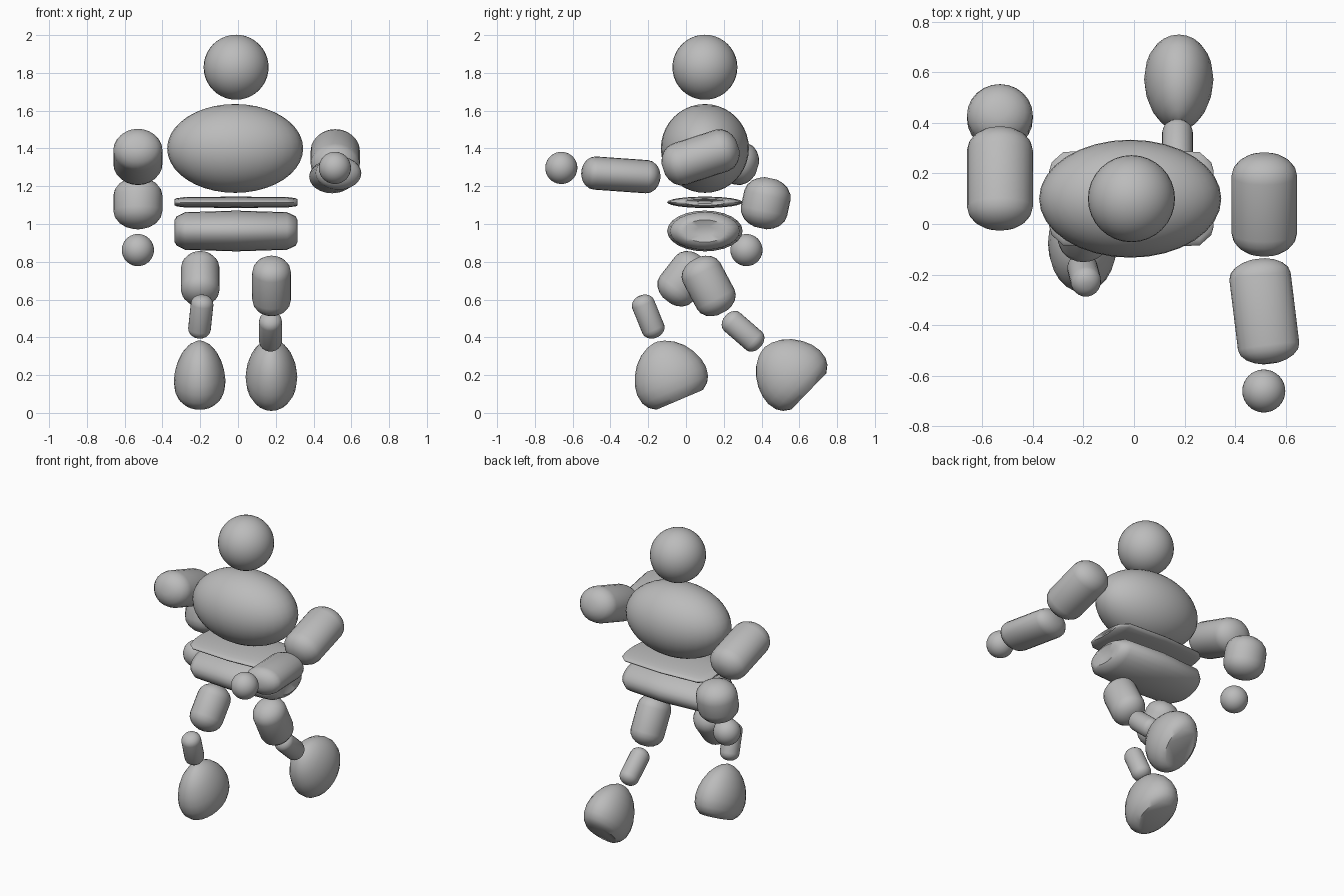
import bpy, bmesh, math
from mathutils import Matrix, Euler

old = bpy.data.objects.get("Cube")
if old:
    bpy.data.objects.remove(old, do_unlink=True)

grey = bpy.data.materials.new("plain grey")
COLOUR = (0.5, 0.5, 0.5, 1.0)
grey.diffuse_color = COLOUR
grey.use_nodes = True
grey.node_tree.nodes["Principled BSDF"].inputs["Base Color"].default_value = COLOUR


def finish(name, bm, location, tilt=(0, 0, 0)):
    """Turn a bmesh into a smooth shaded grey object."""
    bmesh.ops.recalc_face_normals(bm, faces=bm.faces)
    mesh = bpy.data.meshes.new(name)
    bm.to_mesh(mesh)
    bm.free()
    mesh.materials.append(grey)
    obj = bpy.data.objects.new(name, mesh)
    bpy.context.collection.objects.link(obj)
    obj.location = location
    obj.rotation_euler = Euler([math.radians(a) for a in tilt])
    bpy.ops.object.select_all(action='DESELECT')
    obj.select_set(True)
    bpy.context.view_layer.objects.active = obj
    bpy.ops.object.shade_smooth_by_angle(angle=math.radians(45))
    return obj


def ball(name, location, radii):
    bm = bmesh.new()
    bmesh.ops.create_uvsphere(bm, u_segments=32, v_segments=20, radius=1,
                              matrix=Matrix.Diagonal((*radii, 1)))
    return finish(name, bm, location)


def turned(name, profile, rx, ry, location, tilt, sides=24):
    """Loft elliptical rings along local z; profile holds (height, radius share)."""
    bm = bmesh.new()
    rings = []
    for z, share in profile:
        rings.append([bm.verts.new((rx * share * math.cos(math.tau * i / sides),
                                    ry * share * math.sin(math.tau * i / sides), z))
                      for i in range(sides)])
    for low, high in zip(rings, rings[1:]):
        for i in range(sides):
            j = (i + 1) % sides
            bm.faces.new((low[i], low[j], high[j], high[i]))
    bm.faces.new(rings[0][::-1])
    bm.faces.new(rings[-1])
    return finish(name, bm, location, tilt)


def limb(name, location, length, rx, ry, tilt):
    """Rounded capsule segment."""
    h = length / 2
    cap = min(0.8 * min(rx, ry), 0.7 * h)
    steps = [math.radians(a) for a in (15, 32, 50, 70, 90)]
    top = [(h - cap * (1 - math.cos(a)), math.sin(a)) for a in reversed(steps)]
    profile = [(-z, r) for z, r in reversed(top)] + top
    return turned(name, profile, rx, ry, location, tilt)


def foot(name, location, tilt):
    """Dome with a flat sole."""
    dome = [(0, .68), (.08, .86), (.18, .96), (.33, 1), (.48, .96), (.63, .86),
            (.78, .69), (.89, .49), (.97, .25), (1, .05)]
    return turned(name, [(z * 0.33, r) for z, r in dome], 0.137, 0.197,
                  location, (tilt, 0, 0))


# Head, chest and hands
ball("head", (-0.01, 0.10, 1.83), (0.172,) * 3)
ball("chest", (-0.015, 0.10, 1.40), (0.36, 0.233, 0.235))
ball("right_hand", (-0.53, 0.32, 0.862), (0.085,) * 3)
ball("left_hand", (0.513, -0.66, 1.297), (0.085,) * 3)

# Waist disc and pelvis lie along x, with slightly dimpled ends
half = [(0.27, 0.92), (0.315, 0.72), (0.325, 0.55), (0.31, 0.24)]
barrel = [(-z, r) for z, r in reversed(half)] + [(0, 1)] + half
turned("waist", barrel, 0.03, 0.2, (-0.01, 0.10, 1.115), (0, 90, 0))
turned("pelvis", barrel, 0.108, 0.2, (-0.01, 0.10, 0.963), (0, 90, 0))

# Arms
limb("right_upper_arm", (-0.53, 0.18, 1.355), 0.42, 0.13, 0.115, (72, 0, 0))
limb("left_upper_arm", (0.515, 0.077, 1.353), 0.42, 0.13, 0.115, (-72, 0, 0))
limb("right_forearm", (-0.53, 0.422, 1.11), 0.275, 0.13, 0.125, (-12, 0, 0))
limb("left_forearm", (0.515, -0.345, 1.26), 0.42, 0.122, 0.088, (86, 0, 7))

# Legs
limb("right_thigh", (-0.2, -0.01, 0.71), 0.30, 0.103, 0.11, (-38, 0, 0))
limb("left_thigh", (0.178, 0.12, 0.672), 0.325, 0.103, 0.112, (28, 0, 0))
limb("right_shin", (-0.197, -0.2, 0.51), 0.24, 0.06, 0.062, (22, 6, 0))
limb("left_shin", (0.172, 0.302, 0.432), 0.25, 0.061, 0.064, (49, 0, 0))

# Feet
foot("right_foot", (-0.203, -0.034, 0.069), 23)
foot("left_foot", (0.177, 0.65, 0.114), 46)
